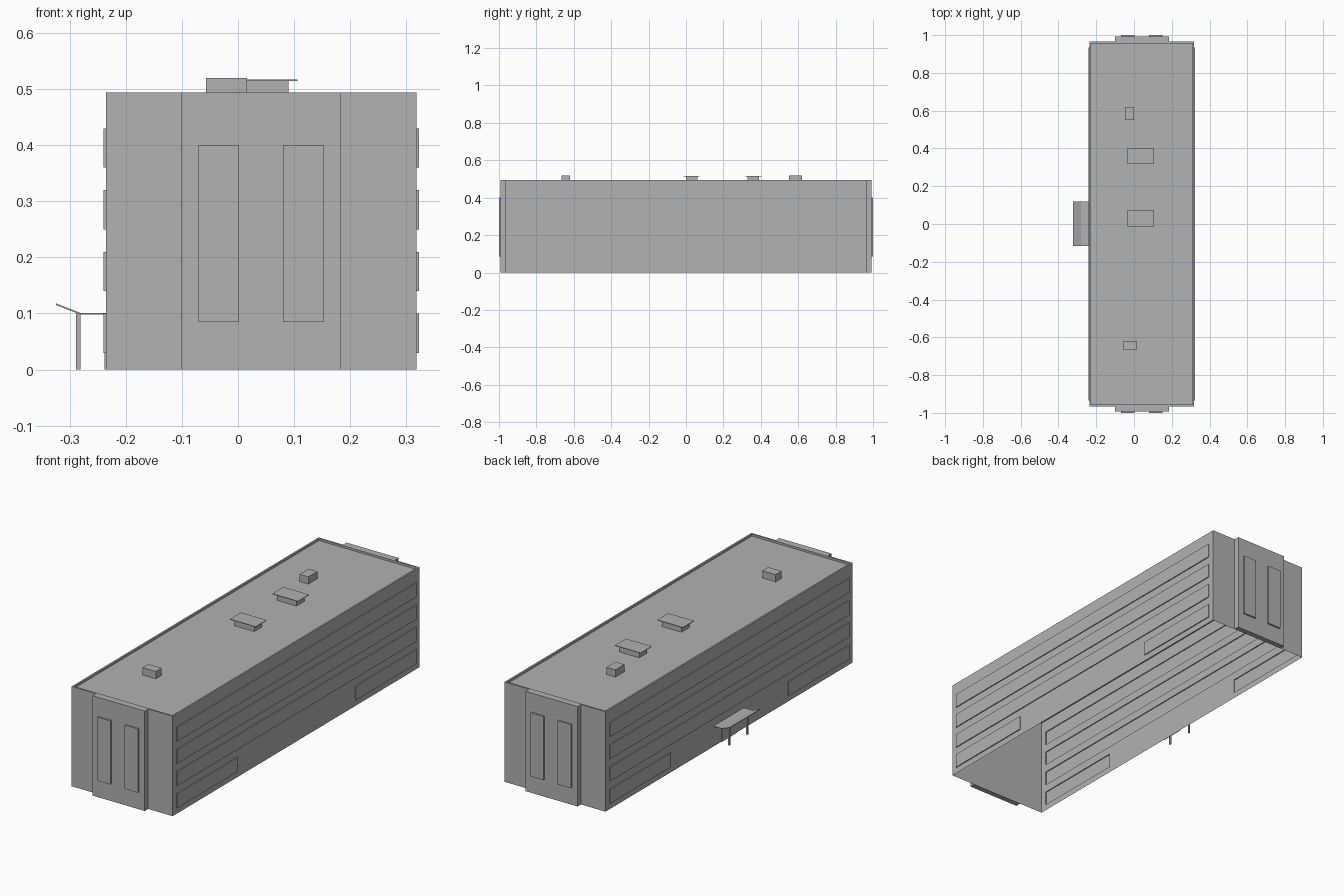
import bpy, bmesh
from mathutils import Vector

cube = bpy.data.objects.get("Cube")
if cube:
    bpy.data.objects.remove(cube, do_unlink=True)

# One plain concrete grey for the whole building
grey = bpy.data.materials.new("concrete_grey")
grey.use_nodes = True
colour = (0.445, 0.445, 0.445, 1)
grey.diffuse_color = colour
grey.node_tree.nodes["Principled BSDF"].inputs["Base Color"].default_value = colour

X0, X1, Y, H = -0.235, 0.318, 0.965, 0.494


def finish(bm, name):
    mesh = bpy.data.meshes.new(name)
    bm.to_mesh(mesh)
    bm.free()
    mesh.materials.append(grey)
    obj = bpy.data.objects.new(name, mesh)
    bpy.context.collection.objects.link(obj)
    return obj


def add_box(bm, lo, hi):
    verts = bmesh.ops.create_cube(bm, size=1)["verts"]
    for v in verts:
        v.co = Vector([a + (b - a) * (c + 0.5) for a, b, c in zip(lo, hi, v.co)])


def box(name, lo, hi):
    bm = bmesh.new()
    add_box(bm, lo, hi)
    return finish(bm, name)


# Main shell: open underneath, with a low parapet around the roof
bm = bmesh.new()
add_box(bm, (X0, -Y, 0), (X1, Y, H))
bm.normal_update()
bottom = [f for f in bm.faces if f.normal.z < -0.9]
bmesh.ops.delete(bm, geom=bottom, context='FACES_ONLY')
roof = [f for f in bm.faces if f.normal.z > 0.9]
bmesh.ops.inset_region(bm, faces=roof, thickness=0.012)
bmesh.ops.inset_region(bm, faces=roof, thickness=0)
for v in roof[0].verts:
    v.co.z -= 0.01

# Cut the side walls along the window bands and push the bands outwards
bands = [(0.03 + 0.11 * i, 0.10 + 0.11 * i) for i in range(4)]
END, GAP = 0.935, 0.46


def cut(co, no):
    walls = [f for f in bm.faces if abs(f.normal.x) > 0.9
             and min(abs(f.calc_center_median().x - x) for x in (X0, X1)) < 0.001]
    geom = set(walls)
    for f in walls:
        geom.update(f.edges)
        geom.update(f.verts)
    bmesh.ops.bisect_plane(bm, geom=list(geom), plane_co=co, plane_no=no)
    bm.normal_update()


bm.normal_update()
for band in bands:
    for z in band:
        cut((0, 0, z), (0, 0, 1))
for y in (-END, -GAP, GAP, END):
    cut((0, y, 0), (0, 1, 0))


def is_window(f, side):
    c = f.calc_center_median()
    if f.normal.x * side < 0.9 or abs(c.x - (X1 if side > 0 else X0)) > 0.001:
        return False
    if abs(c.y) > END:
        return False
    for i, (a, b) in enumerate(bands):
        if a < c.z < b:
            return i > 0 or abs(c.y) > GAP
    return False


for side in (-1, 1):
    windows = [f for f in bm.faces if is_window(f, side)]
    bmesh.ops.inset_region(bm, faces=windows, thickness=0)
    for v in {v for f in windows for v in f.verts}:
        v.co.x += side * 0.005
finish(bm, "building_shell")

# Stair bays and tall windows on both ends
for s, end in ((-1, "front"), (1, "back")):
    def end_box(name, x0, x1, y0, y1, z0, z1):
        a, b = sorted((s * y0, s * y1))
        box(end + name, (x0, a, z0), (x1, b, z1))
    end_box("_bay", -0.101, 0.184, Y, 0.992, 0, H)
    end_box("_window_right", -0.07, 0.002, 0.99, 1.0, 0.085, 0.40)
    end_box("_window_left", 0.08, 0.152, 0.99, 1.0, 0.085, 0.40)

# Rooftop boxes and vents with flat covers
ROOF = H - 0.01
box("roof_box_front", (-0.057, -0.665, ROOF), (0.016, -0.619, 0.52))
box("roof_box_back", (-0.048, 0.55, ROOF), (0.0, 0.62, 0.52))
for name, y in (("middle", 0.03), ("rear", 0.36)):
    box("vent_base_" + name, (-0.018, y - 0.031, ROOF), (0.09, y + 0.031, 0.515))
    box("vent_cover_" + name, (-0.034, y - 0.043, 0.514), (0.106, y + 0.043, 0.517))

# Entrance: door plate, canopy with upturned lip, two posts
box("entrance_door", (X0 - 0.003, -0.06, 0), (X0, 0.06, 0.098))
bm = bmesh.new()
profile = [(X0, 0.098), (-0.281, 0.098), (-0.324, 0.115)]
outline = profile + [(x, z + 0.003) for x, z in reversed(profile)]
face = bm.faces.new([bm.verts.new((x, -0.117, z)) for x, z in outline])
out = bmesh.ops.extrude_face_region(bm, geom=[face], use_keep_orig=True)
for v in out["geom"]:
    if isinstance(v, bmesh.types.BMVert):
        v.co.y = 0.12
bmesh.ops.recalc_face_normals(bm, faces=bm.faces)
finish(bm, "entrance_canopy")
for name, y in (("front", -0.072), ("back", 0.068)):
    box("canopy_post_" + name, (-0.289, y - 0.004, 0), (-0.281, y + 0.004, 0.1))
